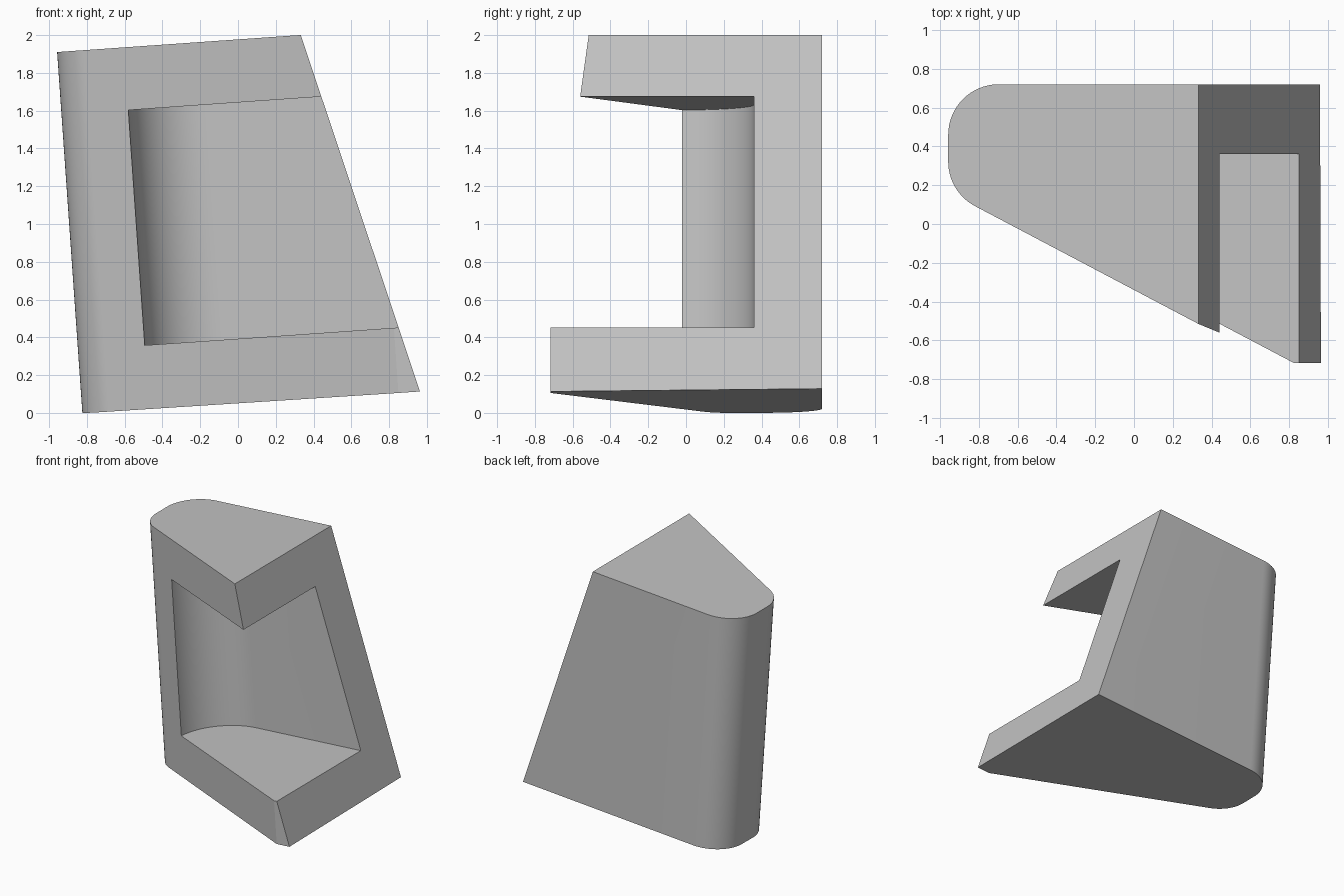
import bpy, bmesh
from math import radians, cos, sin, atan
from mathutils import Matrix, Vector

if "Cube" in bpy.data.objects:
    bpy.data.objects.remove(bpy.data.objects["Cube"], do_unlink=True)

LEAN = radians(4)
SLOPE = 0.526                 # slant of the front wall in plan
HEIGHT = 1.915
BACK, FRONT = 0.72, -0.717

grey = bpy.data.materials.new("plain grey")
grey.use_nodes = True
grey.diffuse_color = (0.55, 0.55, 0.55, 1)
grey.node_tree.nodes["Principled BSDF"].inputs["Base Color"].default_value = (0.55, 0.55, 0.55, 1)


def arc(cx, cy, r, start, end, steps=16):
    angles = [radians(start + (end - start) * i / steps) for i in range(steps + 1)]
    return [(cx + r * cos(a), cy + r * sin(a)) for a in angles]


def prism(name, outline, low, high, cuts=()):
    """Extrude a plan outline upward, then trim it with (point, outward normal) planes."""
    bm = bmesh.new()
    base = bm.faces.new([bm.verts.new((x, y, low)) for x, y in outline])
    top = bmesh.ops.extrude_face_region(bm, geom=[base])["geom"]
    bmesh.ops.translate(bm, vec=(0, 0, high - low),
                        verts=[v for v in top if isinstance(v, bmesh.types.BMVert)])
    for point, normal in cuts:
        geom = bm.verts[:] + bm.edges[:] + bm.faces[:]
        bmesh.ops.bisect_plane(bm, geom=geom, plane_co=point, plane_no=normal, clear_outer=True)
        bmesh.ops.holes_fill(bm, edges=[e for e in bm.edges if e.is_boundary], sides=0)
    bmesh.ops.recalc_face_normals(bm, faces=bm.faces[:])
    mesh = bpy.data.meshes.new(name)
    bm.to_mesh(mesh)
    bm.free()
    mesh.materials.append(grey)
    obj = bpy.data.objects.new(name, mesh)
    bpy.context.collection.objects.link(obj)
    return obj


# Wedge-shaped body: rounded left side, slanted front, sloping right end
R = 0.26
turn = 90 - atan(SLOPE) * 180 / 3.14159265
corner_y = 0.165
tangent_y = corner_y + R * (sin(radians(turn / 2)) / cos(radians(turn / 2)))
outline = arc(R, BACK - R, R, 90, 180)
outline += arc(R, tangent_y, R, 180, 180 + turn)
outline += [((corner_y - FRONT) / SLOPE, FRONT), (2.2, FRONT), (2.2, BACK)]
right_end = (Vector((1.293, 0, HEIGHT)), Vector((HEIGHT, 0, 1.788 - 1.293)))
underside = (Vector((0, 0.39, 0)), Vector((0, 0.0104, -1)))
body = prism("wedge_body", outline, -0.1, HEIGHT, [right_end, underside])

# Pocket with a rounded inner corner, open to the front and right
r = 0.41
pocket_outline = [(0.353, -1)] + arc(0.353 + r, 0.36 - r, r, 180, 90)
pocket_outline += [(2.5, 0.36), (2.5, -1)]
pocket = prism("pocket_cutter", pocket_outline, 0.334, 1.582)
pocket.hide_render = True

cut = body.modifiers.new("pocket", "BOOLEAN")
cut.operation = "DIFFERENCE"
cut.solver = "EXACT"
cut.object = pocket
bpy.ops.object.select_all(action="DESELECT")
bpy.context.view_layer.objects.active = body
body.select_set(True)
bpy.ops.object.modifier_apply(modifier=cut.name)
bpy.data.objects.remove(pocket, do_unlink=True)

# Lean the whole piece and shade the rounded walls
body.data.transform(Matrix.Translation((-0.824, 0, 0)) @ Matrix.Rotation(-LEAN, 4, "Y"))
bpy.ops.object.shade_smooth_by_angle(angle=radians(20))
